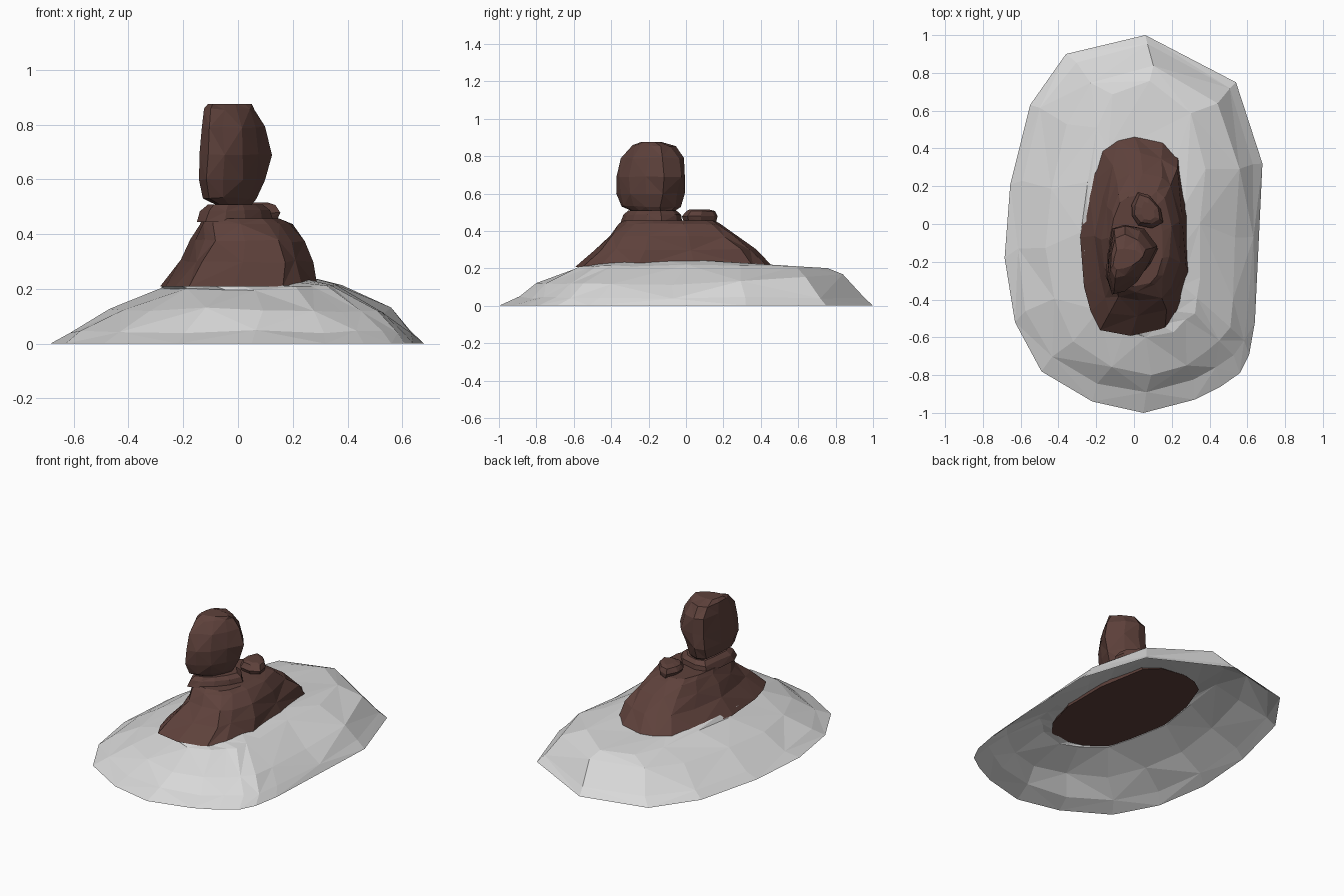
import bpy, bmesh, random
from mathutils import Vector

random.seed(4)


def material(name, rgb):
    m = bpy.data.materials.new(name)
    m.diffuse_color = (*rgb, 1)
    return m


grey = material("pale grey", (0.69, 0.69, 0.69))
brown = material("dark brown", (0.112, 0.053, 0.044))


def loft(name, outline, rings, mat, bottom=True, top=True, jitter=0.012):
    """Stack one outline, fitted to each ring's box (x0, x1, y0, y1, z, slope_x, slope_y, hump)."""
    xs, ys = [p[0] for p in outline], [p[1] for p in outline]
    unit = [((x - min(xs)) / (max(xs) - min(xs)), (y - min(ys)) / (max(ys) - min(ys)))
            for x, y in outline]
    bm = bmesh.new()
    loops = []
    for i, ring in enumerate(rings):
        x0, x1, y0, y1, z, sx, sy, hump = (*ring, 0, 0, 0)[:8]
        j = jitter if 0 < i < len(rings) - 1 else 0
        loop = []
        for u, v in unit:
            co = Vector((x0 + u * (x1 - x0), y0 + v * (y1 - y0),
                         z + sx * (u - 0.5) + sy * (v - 0.5) + hump * 4 * v * (1 - v)))
            co += Vector([random.uniform(-j, j), random.uniform(-j, j), random.uniform(-j, j) / 2])
            loop.append(bm.verts.new(co))
        loops.append(loop)
    n = len(unit)
    for i, (a, b) in enumerate(zip(loops, loops[1:])):
        for k in range(n):
            m = (k + 1) % n
            # alternate the diagonals for a chiselled look
            if (i + k) % 2:
                tris = (a[k], a[m], b[m]), (a[k], b[m], b[k])
            else:
                tris = (a[k], a[m], b[k]), (a[m], b[m], b[k])
            for t in tris:
                bm.faces.new(t)
    if bottom:
        bm.faces.new(loops[0][::-1])
    if top:
        bm.faces.new(loops[-1])
    if bottom and top:
        bmesh.ops.recalc_face_normals(bm, faces=bm.faces)
    me = bpy.data.meshes.new(name)
    bm.to_mesh(me)
    bm.free()
    me.materials.append(mat)
    ob = bpy.data.objects.new(name, me)
    bpy.context.collection.objects.link(ob)
    return ob


# Outlines seen from above, counter-clockwise
mound_outline = [(0.06, 1), (-0.36, 0.9), (-0.55, 0.63), (-0.655, 0.21), (-0.685, -0.18),
                 (-0.63, -0.52), (-0.49, -0.78), (-0.22, -0.94), (0.05, -1), (0.32, -0.93),
                 (0.46, -0.86), (0.56, -0.79), (0.61, -0.69), (0.64, -0.52), (0.66, -0.1),
                 (0.68, 0.32), (0.54, 0.75)]
body_outline = [(0, 0.465), (-0.09, 0.445), (-0.17, 0.39), (-0.24, 0.2), (-0.285, -0.07),
                (-0.265, -0.33), (-0.23, -0.46), (-0.18, -0.56), (-0.02, -0.59), (0.16, -0.55),
                (0.23, -0.46), (0.285, -0.26), (0.285, 0.05), (0.23, 0.36), (0.15, 0.44)]
head_outline = [(-0.12, -0.02), (-0.14, -0.15), (-0.15, -0.28), (-0.12, -0.36), (-0.05, -0.34),
                (0.02, -0.29), (0.08, -0.21), (0.12, -0.12), (0.05, -0.03), (-0.05, 0)]
pebble_outline = [(0, 0.1), (0, 0.04), (0.03, -0.01), (0.1, -0.02), (0.15, 0.01),
                  (0.14, 0.08), (0.08, 0.15), (0.03, 0.17)]

# Hollow mound: open underneath and under the rock
loft("mound", mound_outline, [
    (-0.685, 0.68, -1, 1, 0),
    (-0.615, 0.64, -0.9, 0.955, 0.044),
    (-0.46, 0.55, -0.8, 0.84, 0.15, -0.01, 0.045, -0.028),
    (-0.27, 0.37, -0.61, 0.75, 0.2, 0.012, 0, 0.014),
    (-0.262, 0.27, -0.57, 0.45, 0.21, 0.01, 0.005, 0.028)], grey, False, False)

# Sloping rock body
loft("rock_body", body_outline, [
    (-0.285, 0.29, -0.592, 0.465, 0.208),
    (-0.205, 0.265, -0.49, 0.37, 0.3),
    (-0.165, 0.235, -0.41, 0.275, 0.375),
    (-0.15, 0.19, -0.35, 0.19, 0.435),
    (-0.13, 0.15, -0.33, 0.15, 0.457)], brown)

# Flat neck stone
loft("neck_stone", head_outline, [
    (-0.15, 0.13, -0.35, -0.02, 0.445),
    (-0.135, 0.12, -0.33, -0.03, 0.485),
    (-0.11, 0.09, -0.31, -0.05, 0.508)], brown, jitter=0.005)

# Small pebble beside the neck
loft("pebble", pebble_outline, [
    (0.01, 0.14, -0.01, 0.16, 0.445),
    (-0.01, 0.155, -0.02, 0.17, 0.478),
    (0.005, 0.14, 0, 0.155, 0.505),
    (0.04, 0.11, 0.02, 0.12, 0.515)], brown, jitter=0.004)

# Tall upper stone
loft("upper_stone", head_outline, [
    (-0.08, 0.05, -0.29, -0.06, 0.507),
    (-0.13, 0.07, -0.345, -0.03, 0.53),
    (-0.15, 0.105, -0.365, -0.01, 0.6),
    (-0.145, 0.12, -0.37, 0, 0.69),
    (-0.138, 0.1, -0.345, -0.015, 0.79),
    (-0.125, 0.065, -0.29, -0.06, 0.855),
    (-0.11, 0.05, -0.24, -0.13, 0.875)], brown, jitter=0.008)
